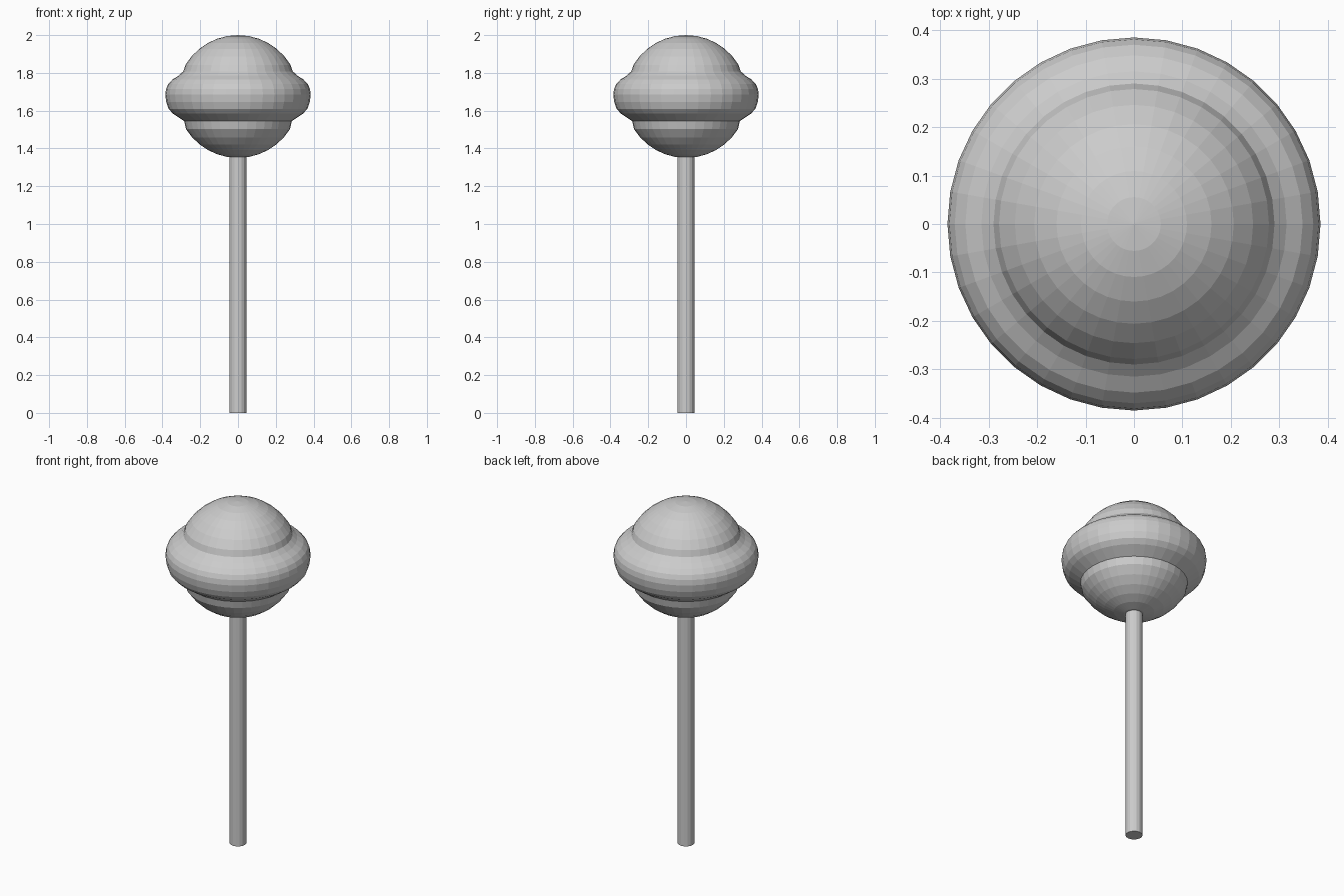
import bpy, bmesh, math

if "Cube" in bpy.data.objects:
    bpy.data.objects.remove(bpy.data.objects["Cube"])

def lathe(name, profile, sides):
    """Revolve (radius, z) points about z; zero radius makes a pole."""
    bm = bmesh.new()
    rings = []
    for r, z in profile:
        if r == 0:
            rings.append([bm.verts.new((0, 0, z))] * sides)
        else:
            rings.append([bm.verts.new((r * math.cos(2 * math.pi * i / sides),
                                        r * math.sin(2 * math.pi * i / sides), z))
                          for i in range(sides)])
    for a, b in zip(rings, rings[1:]):
        for i in range(sides):
            j = (i + 1) % sides
            quad = list(dict.fromkeys((a[i], a[j], b[j], b[i])))
            bm.faces.new(quad)
    bmesh.ops.recalc_face_normals(bm, faces=bm.faces)
    mesh = bpy.data.meshes.new(name)
    bm.to_mesh(mesh)
    bm.free()
    obj = bpy.data.objects.new(name, mesh)
    bpy.context.collection.objects.link(obj)
    return obj

# Candy ball with a rounded band around its middle
R, CZ = 0.325, 1.675
def arc(start, end, steps):
    pts = []
    for k in range(steps + 1):
        a = math.radians(start + (end - start) * k / steps)
        pts.append((R * math.cos(a) if abs(a) < 1.57 else 0, CZ + R * math.sin(a)))
    return pts

band = [(0.285, 1.545), (0.315, 1.565), (0.345, 1.585), (0.368, 1.61),
        (0.38, 1.645), (0.385, 1.685), (0.381, 1.715), (0.37, 1.74),
        (0.348, 1.764), (0.315, 1.785), (0.29, 1.808)]
lathe("candy_head", arc(-90, -32, 6) + band + arc(31, 90, 6), 36)

# Straight stick
lathe("stick", [(0, 0), (0.045, 0), (0.045, 1.38), (0, 1.38)], 16)
